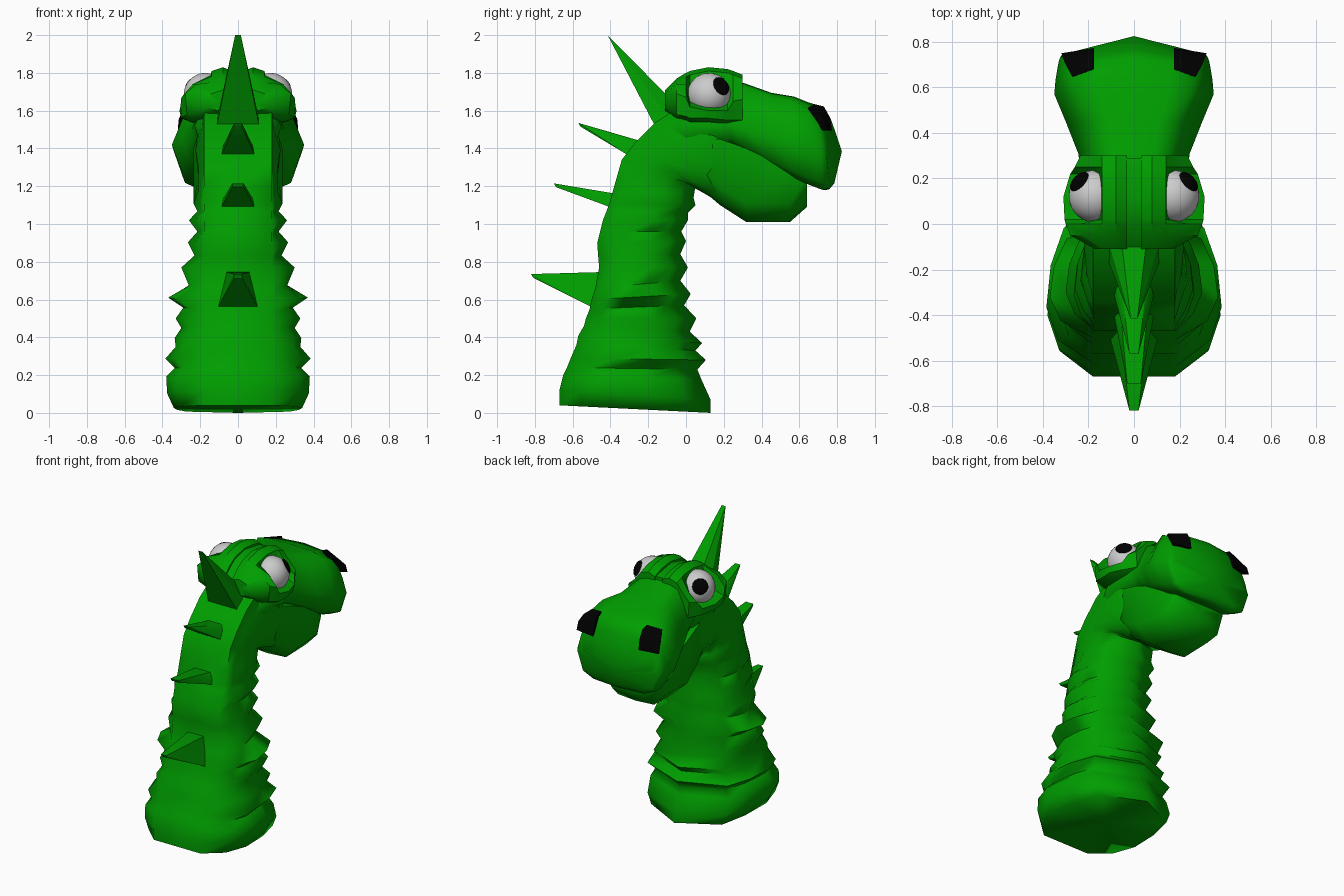
import bpy, bmesh
from mathutils import Vector


def material(name, rgb):
    m = bpy.data.materials.new(name)
    m.diffuse_color = (*rgb, 1)
    return m


GREEN = material("green", (0.0, 0.34, 0.0))
WHITE = material("white", (0.8, 0.8, 0.8))
BLACK = material("black", (0.0, 0.0, 0.0))


def finish(bm, name, mat, angle=1.0):
    bmesh.ops.recalc_face_normals(bm, faces=bm.faces)
    me = bpy.data.meshes.new(name)
    bm.to_mesh(me)
    bm.free()
    ob = bpy.data.objects.new(name, me)
    bpy.context.collection.objects.link(ob)
    me.materials.append(mat)
    bpy.ops.object.select_all(action='DESELECT')
    ob.select_set(True)
    bpy.context.view_layer.objects.active = ob
    bpy.ops.object.shade_smooth_by_angle(angle=angle)
    return ob


def loft(rings, name, mat=GREEN, angle=1.0):
    bm = bmesh.new()
    vs = [[bm.verts.new(p) for p in r] for r in rings]
    n = len(vs[0])
    for a, b in zip(vs, vs[1:]):
        for i in range(n):
            j = (i + 1) % n
            bm.faces.new((a[i], a[j], b[j], b[i]))
    for cap in (vs[0], vs[-1]):
        mid = bm.verts.new((cap[0].co + cap[n // 2].co) / 2)
        for i in range(n):
            bm.faces.new((cap[i], cap[(i + 1) % n], mid))
    return finish(bm, name, mat, angle)


def hull(points, name, mat=GREEN):
    bm = bmesh.new()
    for p in points:
        bm.verts.new(p)
    bmesh.ops.convex_hull(bm, input=bm.verts)
    return finish(bm, name, mat, 0.5)


def mirrored(half):
    """Close a half outline; points on x = 0 are not repeated."""
    return half + [(-x, y, z) for x, y, z in reversed(half) if x > 1e-6]


# Ridged neck: back z, back y, front z, front y, half width
NECK = [
    (.04, -.67, .00, .13, .34), (.12, -.67, .07, .13, .375),
    (.20, -.65, .18, .08, .38), (.24, -.63, .23, .06, .335),
    (.29, -.61, .28, .105, .385), (.36, -.58, .33, .05, .33),
    (.41, -.57, .37, .085, .335), (.46, -.54, .43, .02, .30),
    (.50, -.53, .50, .055, .33), (.55, -.51, .57, -.01, .29),
    (.60, -.50, .63, .025, .37), (.66, -.48, .70, -.03, .26),
    (.77, -.46, .77, .01, .30), (.83, -.465, .84, -.03, .23),
    (.90, -.47, .91, .00, .265), (.96, -.455, .96, -.025, .215),
    (1.02, -.44, 1.02, .01, .26), (1.07, -.42, 1.06, .01, .215),
    (1.11, -.405, 1.10, .05, .235), (1.20, -.38, 1.14, .04, .21),
    (1.34, -.34, 1.20, .05, .21), (1.43, -.27, 1.16, .10, .215),
    (1.54, -.16, 1.10, .20, .225), (1.64, .00, 1.08, .28, .22),
    (1.66, .10, 1.15, .34, .20)]


def neck_ring(zb, yb, zf, yf, w):
    b, f = Vector((0, yb, zb)), Vector((0, yf, zf))
    outline = [(0, 0), (.18, 0), (max(.87 * w, .19), .14), (w, .34),
               (.95 * w, .60), (.80 * w, .83), (0, 1)]
    pts = []
    for x, u in outline:
        p = b.lerp(f, u)
        pts.append((x, p.y, p.z))
    return mirrored(pts)


loft([neck_ring(*r) for r in NECK], "neck", angle=1.35)

# Upper head and muzzle: y, top z, widest z, bottom z, half width, forward bulge, shoulder width
HEAD = [
    (-.10, 1.58, 1.50, 1.40, .18, 0, .6), (.00, 1.70, 1.52, 1.38, .23, 0, .6),
    (.24, 1.76, 1.53, 1.43, .235, 0, .6), (.31, 1.745, 1.50, 1.39, .245, 0, .6),
    (.45, 1.695, 1.45, 1.31, .30, 0, .62), (.57, 1.675, 1.42, 1.245, .35, 0, .7),
    (.63, 1.645, 1.40, 1.215, .345, .015, .78), (.69, 1.62, 1.38, 1.19, .335, .04, .8),
    (.715, 1.56, 1.37, 1.18, .33, .05, .82), (.73, 1.49, 1.36, 1.185, .325, .06, .85),
    (.745, 1.385, 1.35, 1.215, .315, .08, .8)]


def head_ring(y, zt, zw, zb, w, bulge, sh):
    half = [(0, zt), (sh * w * .6, zt - .003), (sh * w, zt - .02 - .6 * bulge * (zt > 1.5)),
            ((1 + sh) / 2 * w, zw + .5 * (zt - zw)),
            (w, zw), (.85 * w, zb + .2 * (zw - zb)), (.6 * w, zb), (0, zb)]
    return mirrored([(x, y + bulge * (1 - x / w) * (.5 if z == zb else 1), z) for x, z in half])


loft([head_ring(*r) for r in HEAD], "upper_head")

# Lower jaw: y, bottom z, top z, half width
JAW = [(.04, 1.22, 1.45, .19), (.18, 1.10, 1.45, .22), (.32, 1.01, 1.40, .235),
       (.55, 1.01, 1.29, .225), (.64, 1.09, 1.25, .19)]
loft([mirrored([(0, y, b), (.62 * w, y, b + .01), (w, y, b + .1), (w, y, t), (0, y, t)])
      for y, b, t, w in JAW], "lower_jaw")

# Brow blocks with eye sockets: y, top z, socket x, socket z, rim x, rim z, bottom z
BROW = [
    (-.11, 1.71, .155, 1.68, .17, 1.66, 1.60), (-.05, 1.77, .22, 1.74, .28, 1.69, 1.56),
    (.00, 1.80, .24, 1.74, .30, 1.67, 1.55), (.02, 1.81, .18, 1.66, .305, 1.62, 1.54),
    (.12, 1.83, .17, 1.65, .31, 1.60, 1.54), (.22, 1.82, .17, 1.66, .28, 1.60, 1.53),
    (.25, 1.81, .20, 1.70, .26, 1.65, 1.53), (.30, 1.79, .17, 1.73, .235, 1.66, 1.53)]
for side, s in (("right", 1), ("left", -1)):
    loft([[(s * x, y, z) for x, z in
           [(.03, zb), (.03, zt - .02), (.08, zt), (.14, zt - .02),
            (sx, sz), (rx, rz), (rx - .01, zb + .02), (rx - .06, zb)]]
          for y, zt, sx, sz, rx, rz, zb in BROW], side + "_brow", angle=.6)

    # Eyeball and pupil
    c = Vector((s * .172, .122, 1.685))
    d = Vector((s * .64, .60, .42)).normalized()
    for part, loc, size, mat in (("eye", c, (.115,) * 3, WHITE),
                                 ("pupil", c + d * .103, (.052, .052, .02), BLACK)):
        bm = bmesh.new()
        bmesh.ops.create_uvsphere(bm, u_segments=24, v_segments=16, radius=1)
        ob = finish(bm, f"{side}_{part}", mat)
        ob.location, ob.scale = loc, size
        ob.rotation_euler = d.to_track_quat('Z', 'Y').to_euler()

    # Nostril patch, nearly flush on the upper front corner of the muzzle
    hull([(s * x, y, z) for x, y, z in
          [(.175, .68, 1.635), (.175, .73, 1.622), (.175, .762, 1.565), (.175, .773, 1.495),
           (.27, .645, 1.615), (.30, .70, 1.59), (.315, .735, 1.55), (.318, .75, 1.495),
           (.22, .66, 1.50)]],
         side + "_nostril", BLACK)

# Ridge filling the groove between the brows
hull([(s * .035, y, z) for s in (1, -1)
      for y, z in ((-.11, 1.60), (-.10, 1.69), (0, 1.77), (.12, 1.80), (.29, 1.77), (.29, 1.6))],
     "crown_ridge")

# Back spikes: tip (y, z), base top (y, z), base bottom (y, z), bottom and top half widths, tip half width
SPIKES = [
    ((-.415, 2.0), (-.11, 1.63), (-.17, 1.53), .11, .06, .015),
    ((-.57, 1.535), (-.27, 1.445), (-.30, 1.36), .09, .055, .02),
    ((-.70, 1.215), (-.37, 1.16), (-.39, 1.085), .09, .06, .03),
    ((-.82, .735), (-.46, .745), (-.50, .56), .105, .06, .02)]
for i, (tip, top, bot, wb, wt, we) in enumerate(SPIKES):
    pts = []
    for s in (1, -1):
        pts += [(s * we, tip[0], tip[1]), (s * we, tip[0] + .012, tip[1] - .02),
                (s * wt, *top), (s * wb, *bot),
                (s * wt, top[0] + .08, top[1] - .02), (s * wb, bot[0] + .08, bot[1] + .03)]
    hull(pts, f"back_spike_{i + 1}")
